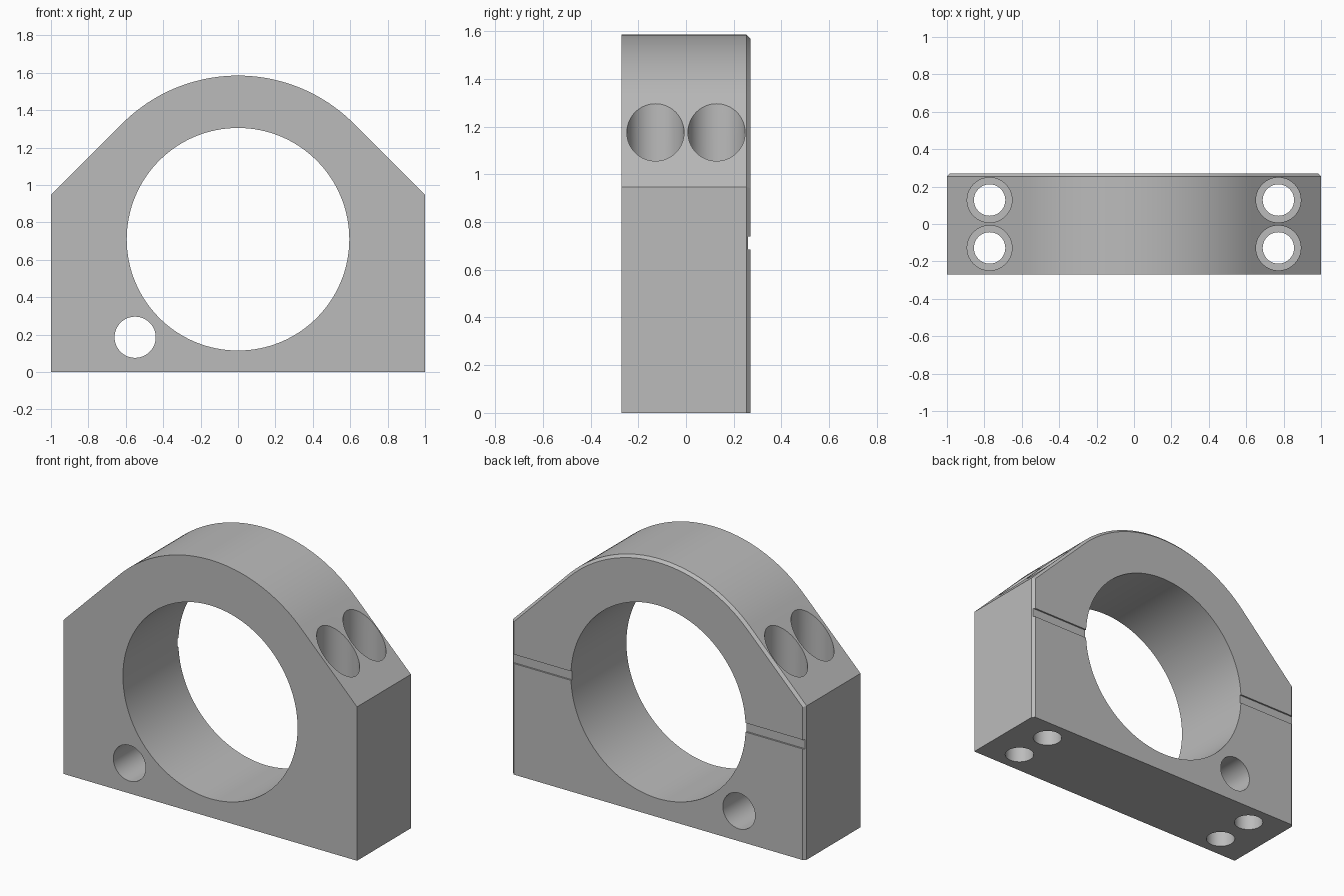
import bpy
import bmesh
from math import pi, sin, cos, sqrt, radians

if "Cube" in bpy.data.objects:
    bpy.data.objects.remove(bpy.data.objects["Cube"], do_unlink=True)

HALF_DEPTH = 0.27
BORE_Z = 0.71
BORE_R = 0.595
OUTER_R = 0.875
CHAMFER = 0.016

grey = bpy.data.materials.new("machined grey")
grey.use_nodes = True
grey.diffuse_color = (0.5, 0.5, 0.5, 1)
grey.node_tree.nodes["Principled BSDF"].inputs["Base Color"].default_value = (0.5, 0.5, 0.5, 1)


def outline(inset):
    """Straight sides, tangent 45 degree shoulders and a round crown."""
    r, w = OUTER_R - inset, 1 - inset
    shoulder = BORE_Z + sqrt(2) * r - w
    steps = 48
    arc = [(r * cos(a), BORE_Z + r * sin(a))
           for a in (pi / 4 + pi / 2 * i / steps for i in range(steps + 1))]
    return [(w, 0), (w, shoulder)] + arc + [(-w, shoulder), (-w, 0)]


# Body: front outline lofted to a back outline with a chamfered rim
bm = bmesh.new()
sections = [(-HALF_DEPTH, 0), (HALF_DEPTH - CHAMFER, 0), (HALF_DEPTH, CHAMFER)]
rings = [[bm.verts.new((x, y, z)) for x, z in outline(c)] for y, c in sections]
n = len(rings[0])
for a, b in zip(rings, rings[1:]):
    for i in range(n - 1):
        bm.faces.new((a[i], a[i + 1], b[i + 1], b[i]))
bm.faces.new(rings[0])
bm.faces.new(rings[-1])
bm.faces.new([r[0] for r in rings] + [r[-1] for r in reversed(rings)])
bmesh.ops.recalc_face_normals(bm, faces=bm.faces)
mesh = bpy.data.meshes.new("bearing_block")
bm.to_mesh(mesh)
bm.free()
mesh.materials.append(grey)
block = bpy.data.objects.new("bearing_block", mesh)
bpy.context.collection.objects.link(block)


def cut(cutter):
    """Subtract the cutter from the block and discard it."""
    cutter.hide_render = True
    cutter.data.materials.append(grey)
    bpy.ops.object.select_all(action="DESELECT")
    bpy.context.view_layer.objects.active = block
    block.select_set(True)
    mod = block.modifiers.new("cut", "BOOLEAN")
    mod.operation = "DIFFERENCE"
    mod.solver = "EXACT"
    mod.object = cutter
    bpy.ops.object.modifier_apply(modifier=mod.name)
    bpy.data.objects.remove(cutter, do_unlink=True)


def drill(radius, depth, location, sides, tilt=0):
    bpy.ops.mesh.primitive_cylinder_add(vertices=sides, radius=radius, depth=depth,
                                        location=location, rotation=(tilt, 0, 0))
    cut(bpy.context.object)


# Main bore and the small cross hole
drill(BORE_R, 1, (0, 0, BORE_Z), 128, pi / 2)
drill(0.11, 1, (-0.55, 0, 0.186), 64, pi / 2)

# Four counterbored bolt holes
SEAT_Z = 0.87
for x in (-0.772, 0.772):
    for y in (-0.128, 0.128):
        drill(0.12, 1, (x, y, SEAT_Z + 0.5), 64)
        drill(0.084, 4, (x, y, 0.5), 48)

# Shallow groove across the back
bpy.ops.mesh.primitive_cube_add(size=1, location=(0, HALF_DEPTH + 0.04, 0.712))
groove = bpy.context.object
groove.scale = (3, 0.1, 0.056)
bpy.context.view_layer.update()
cut(groove)

bpy.ops.object.select_all(action="DESELECT")
block.select_set(True)
bpy.context.view_layer.objects.active = block
bpy.ops.object.shade_smooth_by_angle(angle=radians(25))
